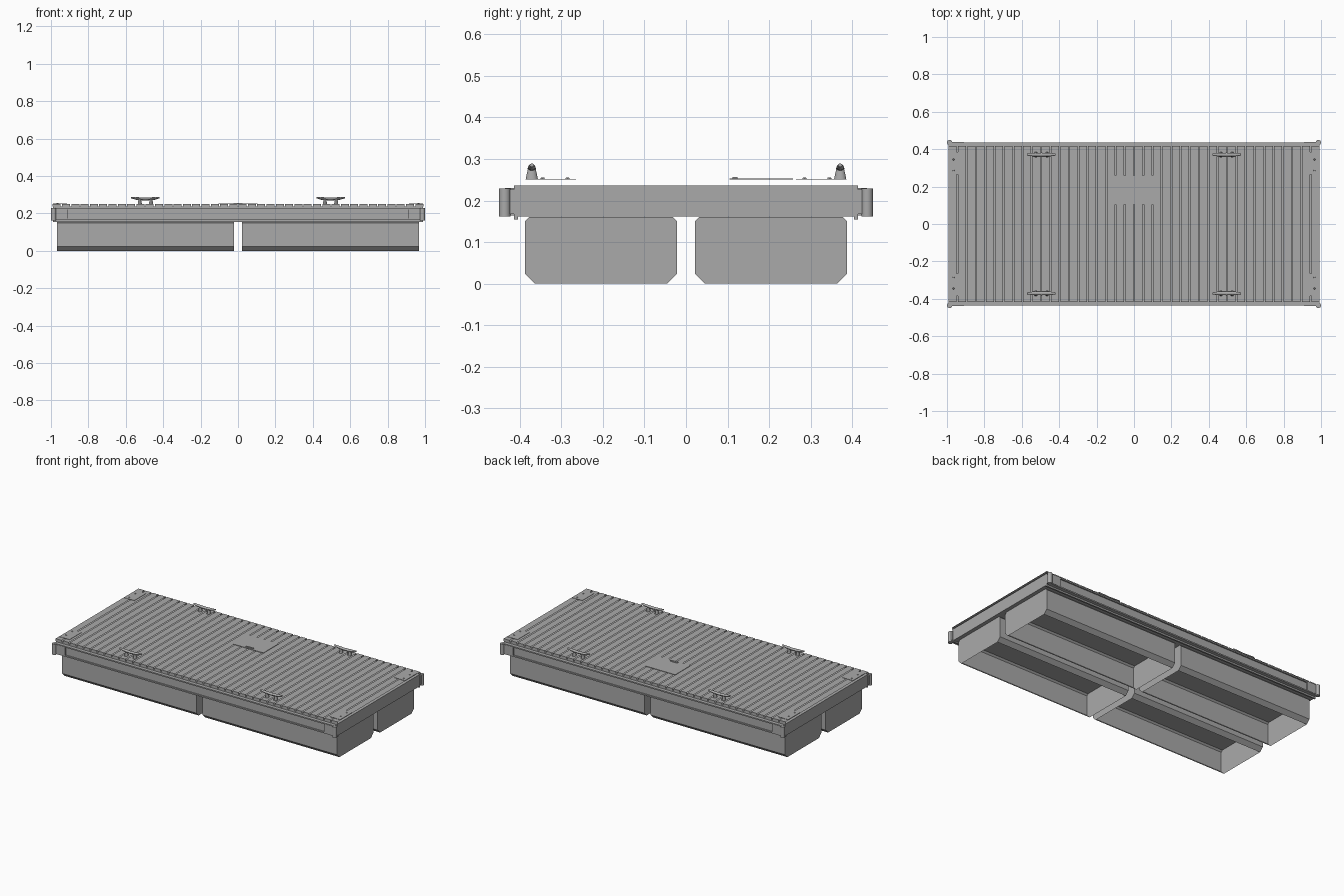
import bpy, bmesh, math
from mathutils import Matrix, Vector

cube = bpy.data.objects.get("Cube")
if cube:
    bpy.data.objects.remove(cube, do_unlink=True)

GREY = 0.4
mat = bpy.data.materials.new("dock grey")
mat.use_nodes = True
mat.diffuse_color = (GREY, GREY, GREY, 1)
mat.node_tree.nodes["Principled BSDF"].inputs["Base Color"].default_value = (GREY, GREY, GREY, 1)


def finish(name, bm):
    mesh = bpy.data.meshes.new(name)
    bm.to_mesh(mesh)
    bm.free()
    mesh.materials.append(mat)
    obj = bpy.data.objects.new(name, mesh)
    bpy.context.collection.objects.link(obj)
    return obj


def add_box(bm, x, y, z):
    """Box between the (low, high) limits on each axis."""
    lo, hi = Vector((x[0], y[0], z[0])), Vector((x[1], y[1], z[1]))
    bmesh.ops.create_cube(bm, size=1, matrix=Matrix.Translation((lo + hi) / 2)
                          @ Matrix.Diagonal((*(hi - lo), 1)))


def add_cone(bm, at, r1, r2, depth, sides=16, scale=(1, 1, 1)):
    """Upright cone or cylinder standing on a point."""
    bmesh.ops.create_cone(bm, cap_ends=True, segments=sides, radius1=r1, radius2=r2, depth=depth,
                          matrix=Matrix.Translation(Vector(at) + Vector((0, 0, depth / 2)))
                          @ Matrix.Diagonal((*scale, 1)))


def smooth(obj):
    bpy.ops.object.select_all(action='DESELECT')
    bpy.context.view_layer.objects.active = obj
    obj.select_set(True)
    bpy.ops.object.shade_smooth_by_angle(angle=math.radians(35))


SIDES = (-1, 1)
CORNERS = [(sx, sy) for sx in SIDES for sy in SIDES]
DECK = 0.25

# Floats: chamfered tubs, open underneath
x0, x1, y0, y1, top, cut = 0.022, 0.967, 0.022, 0.387, 0.16, 0.024
section = [(y0 + cut, 0), (y0, cut), (y0, top - 0.01), (y0 + 0.01, top),
           (y1 - 0.01, top), (y1, top - 0.01), (y1, cut), (y1 - cut, 0)]
for sx, sy in CORNERS:
    bm = bmesh.new()
    ends = [[bm.verts.new((sx * x, sy * y, z)) for y, z in section] for x in (x0, x1)]
    for ring in ends:
        bm.faces.new(ring)
    for i in range(len(section) - 1):
        bm.faces.new((ends[0][i], ends[0][i + 1], ends[1][i + 1], ends[1][i]))
    bmesh.ops.recalc_face_normals(bm, faces=bm.faces)
    finish(f"float_{'left' if sx > 0 else 'right'}_{'back' if sy > 0 else 'front'}", bm)

# Deck frame, with a lip along the lower long edges
bm = bmesh.new()
add_box(bm, (-0.99, 0.99), (-0.414, 0.414), (0.161, 0.236))
for s in SIDES:
    add_box(bm, (-0.99, 0.99), sorted((s * 0.404, s * 0.414)), (0.154, 0.17))
finish("deck_frame", bm)

# Deck boards: folded sheets with a top and two turned-down ends
PITCH, GAP, COUNT = 0.0497, 0.007, 40
bm = bmesh.new()
for i in range(COUNT):
    mid = (i - (COUNT - 1) / 2) * PITCH
    a, b = mid - (PITCH - GAP) / 2, mid + (PITCH - GAP) / 2
    fold = [(-0.416, 0.236), (-0.416, DECK), (0.416, DECK), (0.416, 0.236)]
    left, right = [[bm.verts.new((x, y, z)) for y, z in fold] for x in (a, b)]
    for j in range(3):
        bm.faces.new((left[j], right[j], right[j + 1], left[j + 1]))
finish("deck_boards", bm)

# Side rails: channel with upper and lower flanges
for s in SIDES:
    bm = bmesh.new()
    for y, z in (((0.414, 0.428), (0.172, 0.224)),
                 ((0.414, 0.436), (0.222, 0.23)),
                 ((0.414, 0.436), (0.164, 0.172))):
        add_box(bm, (-0.985, 0.985), sorted((s * y[0], s * y[1])), z)
    finish("back_rail" if s > 0 else "front_rail", bm)

# Corner bumpers, brackets and screwed corner plates
for sx, sy in CORNERS:
    bm = bmesh.new()
    add_cone(bm, (sx * 0.986, sy * 0.436, 0.161), 0.014, 0.014, 0.068)
    add_box(bm, sorted((sx * 0.91, sx * 0.982)), sorted((sy * 0.426, sy * 0.438)), (0.168, 0.226))
    add_box(bm, sorted((sx * 0.978, sx * 0.992)), sorted((sy * 0.41, sy * 0.43)), (0.168, 0.226))
    smooth(finish("corner_bumper", bm))

    bm = bmesh.new()
    add_box(bm, sorted((sx * 0.915, sx * 0.988)), sorted((sy * 0.265, sy * 0.385)), (DECK, DECK + 0.002))
    for y in (0.285, 0.345):
        add_cone(bm, (sx * 0.965, sy * y, DECK + 0.002), 0.005, 0.004, 0.003, 8)
    finish("corner_plate", bm)

# Mooring cleats: two tapered feet and a horn bar with lifted tips
for sx, sy in CORNERS:
    cx, cy = sx * 0.495, sy * 0.371
    bm = bmesh.new()
    for s in SIDES:
        add_cone(bm, (cx + s * 0.03, cy, DECK), 0.015, 0.009, 0.028, 12, (0.75, 1, 1))
    profile = [(-0.076, 0.285, 0.005), (-0.05, 0.28, 0.009), (0, 0.277, 0.010),
               (0.05, 0.28, 0.009), (0.076, 0.285, 0.005)]
    rings = []
    for x, z, r in profile:
        turns = [math.tau * k / 12 for k in range(12)]
        rings.append([bm.verts.new((cx + x, cy + r * math.cos(t), z + r * 0.8 * math.sin(t)))
                      for t in turns])
    for p, q in zip(rings, rings[1:]):
        for k in range(12):
            bm.faces.new((p[k - 1], p[k], q[k], q[k - 1]))
    bm.faces.new(rings[0])
    bm.faces.new(rings[-1])
    bmesh.ops.recalc_face_normals(bm, faces=bm.faces)
    smooth(finish("mooring_cleat", bm))

# Central hatch plate with a small latch
bm = bmesh.new()
add_box(bm, (-0.105, 0.105), (0.105, 0.258), (DECK, DECK + 0.003))
add_box(bm, (-0.025, 0.025), (0.112, 0.124), (DECK + 0.003, DECK + 0.007))
finish("hatch_plate", bm)
